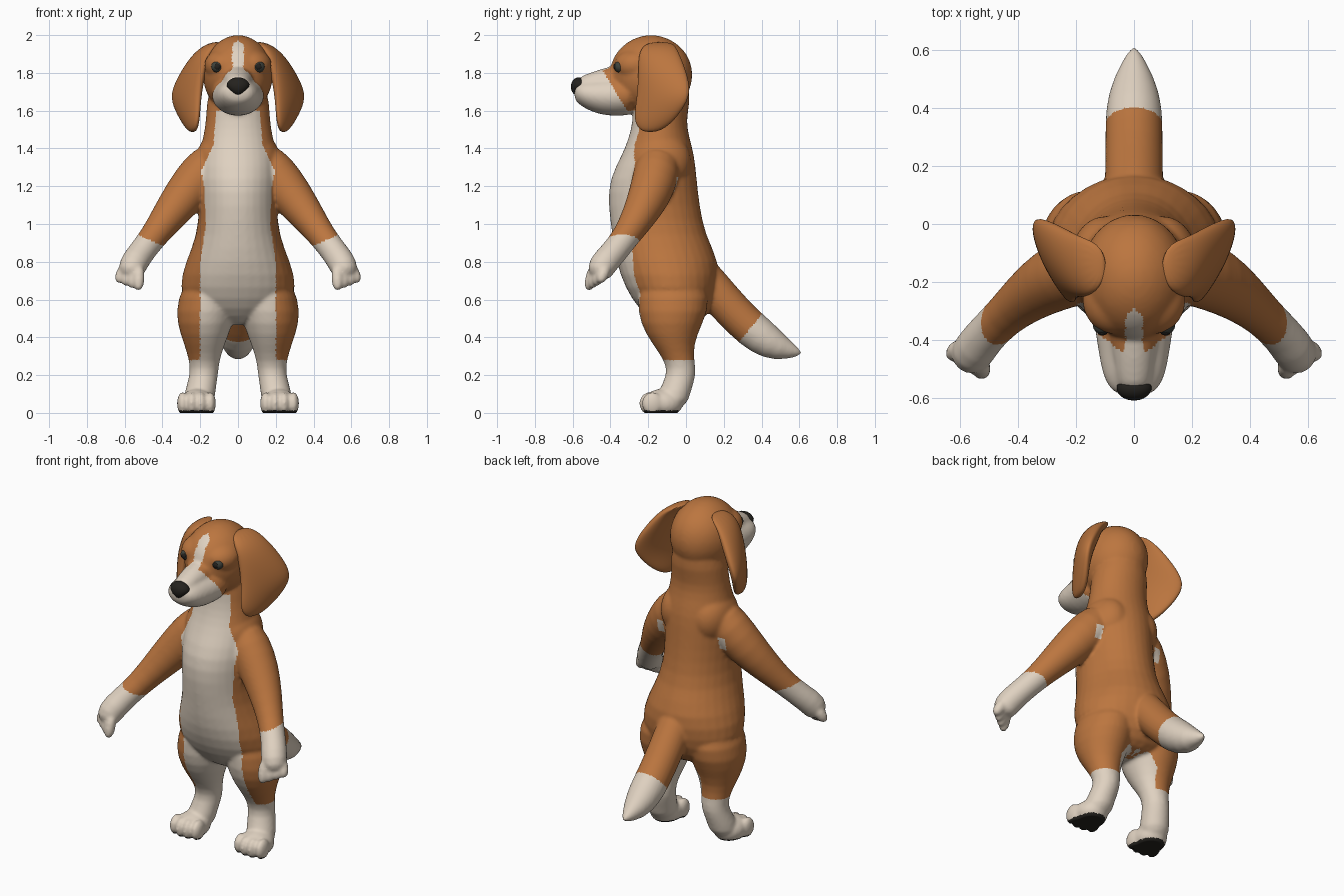
import bpy, bmesh, math
from mathutils import Vector, Matrix

old = bpy.data.objects.get("Cube")
if old:
    bpy.data.objects.remove(old, do_unlink=True)


def material(name, rgb):
    m = bpy.data.materials.new(name)
    m.use_nodes = True
    m.diffuse_color = (*rgb, 1)
    bsdf = m.node_tree.nodes["Principled BSDF"]
    bsdf.inputs["Base Color"].default_value = (*rgb, 1)
    bsdf.inputs["Roughness"].default_value = 0.8
    return m


TAN = material("tan fur", (0.50, 0.18, 0.05))
CREAM = material("cream fur", (0.74, 0.64, 0.53))
DARK = material("dark nose and pads", (0.018, 0.016, 0.013))
EYE = material("eye", (0.05, 0.055, 0.045))
SEG = 16


def loft(bm, rings):
    """Skin a closed tube over rings of (centre, half axis u, half axis v)."""
    loops = []
    for c, u, v in rings:
        c, u, v = Vector(c), Vector(u) * 1.03, Vector(v) * 1.03
        angles = [math.tau * i / SEG for i in range(SEG)]
        loops.append([bm.verts.new(c + u * math.cos(a) + v * math.sin(a)) for a in angles])
    for a, b in zip(loops, loops[1:]):
        for i in range(SEG):
            j = (i + 1) % SEG
            bm.faces.new((a[i], a[j], b[j], b[i]))
    bm.faces.new(loops[0][::-1])
    bm.faces.new(loops[-1])


def tube(bm, path):
    """Round tube along (x, y, z, radius) points."""
    pts = [Vector(p[:3]) for p in path]
    rings = []
    for i, p in enumerate(path):
        t = (pts[min(i + 1, len(pts) - 1)] - pts[max(i - 1, 0)]).normalized()
        u = t.cross(Vector((0, 1, 0.3))).normalized()
        rings.append((pts[i], u * p[3], t.cross(u) * p[3]))
    loft(bm, rings)


def ellipsoid(bm, centre, radii):
    mat = Matrix.Translation(centre) @ Matrix.Diagonal((*radii, 1))
    bmesh.ops.create_icosphere(bm, subdivisions=3, radius=1, matrix=mat)


def finish(bm, name, mats):
    bmesh.ops.recalc_face_normals(bm, faces=bm.faces)
    me = bpy.data.meshes.new(name)
    bm.to_mesh(me)
    bm.free()
    for m in mats:
        me.materials.append(m)
    me.polygons.foreach_set("use_smooth", [True] * len(me.polygons))
    ob = bpy.data.objects.new(name, me)
    bpy.context.collection.objects.link(ob)
    return ob


body = bmesh.new()

# Torso and neck: height, front y, back y, half width
torso = [(0.46, -0.15, 0.06, 0.12), (0.55, -0.25, 0.14, 0.26), (0.66, -0.32, 0.165, 0.315),
         (0.8, -0.37, 0.178, 0.275), (0.94, -0.388, 0.1, 0.215), (1.1, -0.412, 0.07, 0.203),
         (1.24, -0.405, 0.055, 0.212), (1.37, -0.335, 0.043, 0.207), (1.46, -0.30, 0.015, 0.182),
         (1.55, -0.28, 0.0, 0.168), (1.64, -0.28, 0.02, 0.165), (1.76, -0.25, 0.02, 0.145)]
loft(body, [((0, (f + b) / 2, z), (w, 0, 0), (0, (b - f) / 2, 0)) for z, f, b, w in torso])

# Skull, then muzzle as broad jowls under a narrow bridge
ellipsoid(body, (0, -0.185, 1.79), (0.188, 0.222, 0.213))
jowls = [(-0.25, 1.685, 0.15, 0.11), (-0.36, 1.68, 0.135, 0.107), (-0.44, 1.675, 0.122, 0.1),
         (-0.525, 1.685, 0.108, 0.08), (-0.575, 1.695, 0.08, 0.055), (-0.592, 1.70, 0.045, 0.035)]
bridge = [(-0.3, 1.76, 0.1, 0.09), (-0.42, 1.755, 0.075, 0.077), (-0.52, 1.74, 0.065, 0.055),
          (-0.58, 1.73, 0.05, 0.045)]
for rows in (jowls, bridge):
    loft(body, [((0, y, z), (w, 0, 0), (0, 0, h)) for y, z, w, h in rows])

# Tail
tube(body, [(0, 0.02, 0.79, 0.1), (0, 0.11, 0.70, 0.1), (0, 0.2, 0.59, 0.1), (0, 0.31, 0.475, 0.098),
            (0, 0.4, 0.4, 0.098), (0, 0.5, 0.338, 0.074), (0, 0.62, 0.312, 0.008)])

# Legs: height, x, y, half width, half depth
leg = [(0.78, 0.13, -0.09, 0.1, 0.14), (0.6, 0.163, -0.06, 0.165, 0.2), (0.47, 0.175, -0.08, 0.147, 0.163),
       (0.36, 0.178, -0.068, 0.105, 0.106), (0.27, 0.178, -0.032, 0.077, 0.076),
       (0.2, 0.18, -0.022, 0.074, 0.077), (0.12, 0.2, -0.06, 0.08, 0.085), (0.02, 0.212, -0.08, 0.085, 0.085)]
arm = [(0.1, -0.14, 1.36, 0.11), (0.19, -0.155, 1.27, 0.122), (0.28, -0.19, 1.155, 0.113),
       (0.37, -0.25, 1.04, 0.09), (0.45, -0.32, 0.93, 0.07), (0.52, -0.39, 0.84, 0.07),
       (0.563, -0.452, 0.775, 0.077), (0.578, -0.467, 0.71, 0.055)]
for s in (-1, 1):
    loft(body, [((s * x, y, z), (w, 0, 0), (0, d, 0)) for z, x, y, w, d in leg])
    ellipsoid(body, (s * 0.217, -0.125, 0.05), (0.095, 0.11, 0.078))
    # Brow and shoulder
    ellipsoid(body, (s * 0.07, -0.26, 1.84), (0.11, 0.122, 0.09))
    ellipsoid(body, (s * 0.1, -0.135, 1.33), (0.125, 0.165, 0.16))
    tube(body, [(s * x, y, z, r) for x, y, z, r in arm])
    # Toes and fingers
    for k in (-1.5, -0.5, 0.5, 1.5):
        ellipsoid(body, (s * (0.22 + 0.049 * k), -0.2 + 0.014 * abs(k), 0.05), (0.03, 0.056, 0.062))
        tip = Vector((s * (0.578 + 0.034 * k), -0.483 + 0.02 * k, 0.685 + 0.012 * k))
        root = Vector((s * (0.56 + 0.024 * k), -0.452 + 0.022 * k, 0.78))
        mid = root.lerp(tip, 0.7)
        tube(body, [(*root, 0.03), (*mid, 0.033), (*tip, 0.026), (*root.lerp(tip, 1.2), 0.01)])

# Fuse the parts into one soft skin
cage = finish(body, "body", [TAN, CREAM, DARK])
sub = cage.modifiers.new("round", "SUBSURF")
sub.levels = 1
mesh_mod = cage.modifiers.new("fuse", "REMESH")
mesh_mod.mode = "VOXEL"
mesh_mod.voxel_size = 0.0095
soft = cage.modifiers.new("soften", "SMOOTH")
soft.factor = 0.5
soft.iterations = 8
bpy.context.view_layer.update()
skin = bpy.data.meshes.new_from_object(cage.evaluated_get(bpy.context.evaluated_depsgraph_get()))
cage.modifiers.clear()
cage.data = skin
skin.name = "body"
skin.materials.clear()
for m in (TAN, CREAM, DARK):
    skin.materials.append(m)
for v in skin.vertices:
    v.co.z = max(v.co.z, 0)
skin.update()

BIB = [(0.28, 0.2), (0.8, 0.2), (1.0, 0.17), (1.2, 0.18), (1.28, 0.195), (1.42, 0.13), (1.6, 0.115)]


def bib_width(z):
    for (z0, w0), (z1, w1) in zip(BIB, BIB[1:]):
        if z0 <= z <= z1:
            return w0 + (w1 - w0) * (z - z0) / (z1 - z0)
    return 0


def fur(c, n):
    """Material slot from position: 0 tan, 1 cream, 2 dark."""
    x, y, z = abs(c.x), c.y, c.z
    if z < 0.012 and n.z < -0.4:
        return 2                                            # soles
    if z < 0.28 and x > 0.05 and y < 0.1:
        return 1                                            # socks
    if 0.77 * y - 0.63 * z > -0.02:
        return 1                                            # tail tip
    if x > 0.38 and z < 0.885 + 0.45 * (x - 0.4):
        return 1                                            # gloves
    if z < 0.5 and x < 0.13 and y < 0.05 and n.x * c.x < 0:
        return 1                                            # inner legs
    if x < bib_width(z) and y < (-0.1 if z < 0.7 else -0.2):
        return 1                                            # chest and belly
    if 1.17 < z < 1.245 and -0.1 < y < 0 and 0.19 < x < 0.235:
        return 1                                            # armpit patch
    if z > 1.56 and y < -0.3 - 0.6 * (z - 1.58):
        return 1                                            # muzzle
    width = min(0.029 + 0.4 * max(0, 1.83 - z), -0.29 - y)
    return int(z > 1.74 and x < width)                      # blaze


for p in skin.polygons:
    p.use_smooth = True
    p.material_index = fur(p.center, p.normal)

# Ears: height, front edge x and y, back edge x and y, half thickness
ear = [(1.965, 0.105, -0.2, 0.115, -0.07, 0.03), (1.92, 0.155, -0.25, 0.2, -0.045, 0.045),
       (1.81, 0.188, -0.25, 0.283, 0.0, 0.052), (1.69, 0.203, -0.255, 0.354, 0.027, 0.045),
       (1.6, 0.208, -0.27, 0.325, -0.025, 0.036), (1.53, 0.215, -0.27, 0.285, -0.08, 0.03),
       (1.485, 0.23, -0.23, 0.25, -0.15, 0.016)]
for s, side in ((-1, "right"), (1, "left")):
    bm = bmesh.new()
    rings = []
    for z, fx, fy, bx, by, t in ear:
        u = Vector((s * (bx - fx) / 2, (by - fy) / 2, 0))
        rings.append(((s * (fx + bx) / 2, (fy + by) / 2, z), u, Vector((-u.y, u.x, 0)).normalized() * t))
    loft(bm, rings)
    flap = finish(bm, side + "_ear", [TAN])
    flap.modifiers.new("round", "SUBSURF").levels = 2
    flap.modifiers["round"].render_levels = 2

    # Eye and pupil, set into the brow
    for part, centre, radii, mat in (
            ("eye", (s * 0.108, -0.35, 1.832), (0.034, 0.031, 0.031), EYE),
            ("pupil", (s * 0.109, -0.376, 1.833), (0.016, 0.009, 0.016), DARK)):
        bm = bmesh.new()
        ellipsoid(bm, centre, radii)
        finish(bm, side + "_" + part, [mat])

# Nose: wide at the top, narrow below
bm = bmesh.new()
ellipsoid(bm, (0, -0.567, 1.727), (0.059, 0.043, 0.05))
for v in bm.verts:
    drop = v.co.z - 1.727
    v.co.x *= 1 + 6 * min(drop, 0.01) + 3 * min(drop, 0)
finish(bm, "nose", [DARK])
